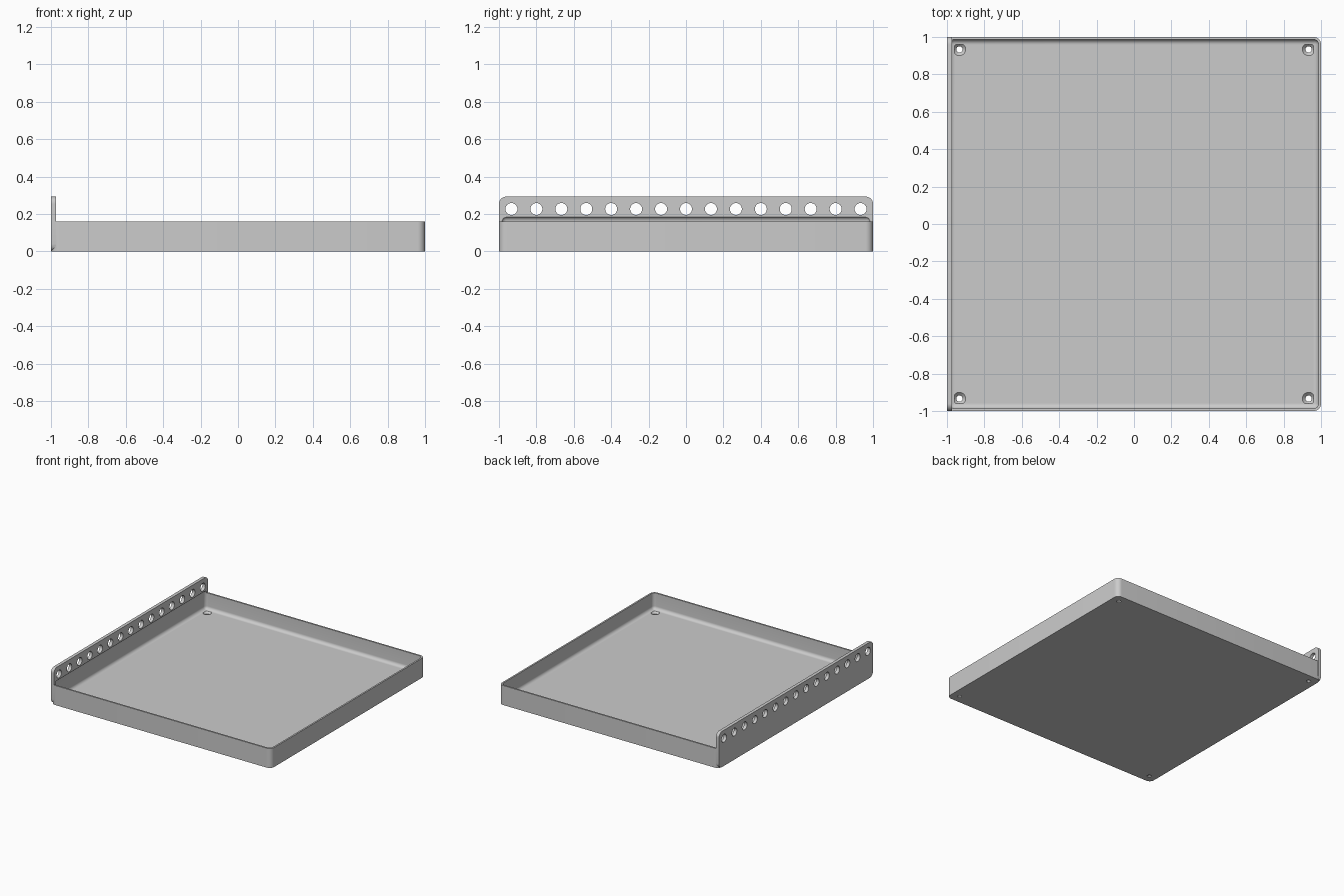
import bpy, bmesh, math
from mathutils import Matrix

if "Cube" in bpy.data.objects:
    bpy.data.objects.remove(bpy.data.objects["Cube"])

MM = 1 / 75          # half the tray width is 75 units
FLOOR, WALL, RIM, TOP = 2 * MM, MM, 12 * MM, 22 * MM

grey = bpy.data.materials.new("light grey")
grey.use_nodes = True
colour = (0.6, 0.6, 0.6, 1)
grey.diffuse_color = colour
grey.node_tree.nodes["Principled BSDF"].inputs["Base Color"].default_value = colour


def finish(name, bm):
    mesh = bpy.data.meshes.new(name)
    bmesh.ops.recalc_face_normals(bm, faces=bm.faces)
    bm.to_mesh(mesh)
    bm.free()
    mesh.materials.append(grey)
    obj = bpy.data.objects.new(name, mesh)
    bpy.context.collection.objects.link(obj)
    return obj


def rounded_box(name, low, high, radius, axis=None, segments=8):
    """Box with its edges along one axis rounded, or all edges if axis is None."""
    bm = bmesh.new()
    bmesh.ops.create_cube(bm, size=1)
    for v in bm.verts:
        v.co = [lo + (c + 0.5) * (hi - lo) for c, lo, hi in zip(v.co, low, high)]
    edges = [e for e in bm.edges if axis is None or
             abs(e.verts[0].co[axis] - e.verts[1].co[axis]) > 1e-5]
    bmesh.ops.bevel(bm, geom=edges, offset=radius, segments=segments,
                    profile=0.5, affect='EDGES')
    return finish(name, bm)


def add_cone(bm, matrix, r1, r2, depth):
    bmesh.ops.create_cone(bm, cap_ends=True, segments=32, radius1=r1,
                          radius2=r2, depth=depth, matrix=matrix)


def boolean(target, other, operation):
    mod = target.modifiers.new(other.name, 'BOOLEAN')
    mod.operation = operation
    mod.solver = 'EXACT'
    mod.object = other
    other.hide_render = True
    bpy.context.view_layer.objects.active = target
    bpy.ops.object.modifier_apply(modifier=mod.name)
    bpy.data.objects.remove(other)


# Tray block and the taller mounting flange along one side
tray = rounded_box("tray", (-1, -1, 0), (1, 1, RIM), 3 * MM, axis=2)
flange = rounded_box("mounting_flange", (-1, -1, 0), (-1 + 2 * MM, 1, TOP), 3 * MM, axis=0)
boolean(tray, flange, 'UNION')

# Hollow with coved floor and corners
inner = 1 - WALL
hollow = rounded_box("hollow", (-inner, -inner, FLOOR), (inner, inner, RIM + 2 * MM), 2 * MM)
boolean(tray, hollow, 'DIFFERENCE')

# Row of holes through the flange
bm = bmesh.new()
for i in range(15):
    place = Matrix.Translation((-1, (i - 7) * 10 * MM, 17 * MM))
    add_cone(bm, place @ Matrix.Rotation(math.pi / 2, 4, 'Y'), 2.4 * MM, 2.4 * MM, 0.2)
boolean(tray, finish("flange_holes", bm), 'DIFFERENCE')

# Countersunk screw holes in the floor corners: through holes, then cones
corners = [(x * 70 * MM, y * 70 * MM) for x in (-1, 1) for y in (-1, 1)]
for name, r_low, r_high, z, depth in (
        ("screw_holes", 1.25 * MM, 1.25 * MM, 0, 0.2),
        ("countersinks", 0.9 * MM, 2.5 * MM, FLOOR - 0.8 * MM, 1.6 * MM)):
    bm = bmesh.new()
    for x, y in corners:
        add_cone(bm, Matrix.Translation((x, y, z)), r_low, r_high, depth)
    boolean(tray, finish(name, bm), 'DIFFERENCE')

# Smooth coves and hole walls, crisp edges elsewhere
bpy.ops.object.select_all(action='DESELECT')
tray.select_set(True)
bpy.context.view_layer.objects.active = tray
bpy.ops.object.shade_smooth_by_angle(angle=math.radians(30))
